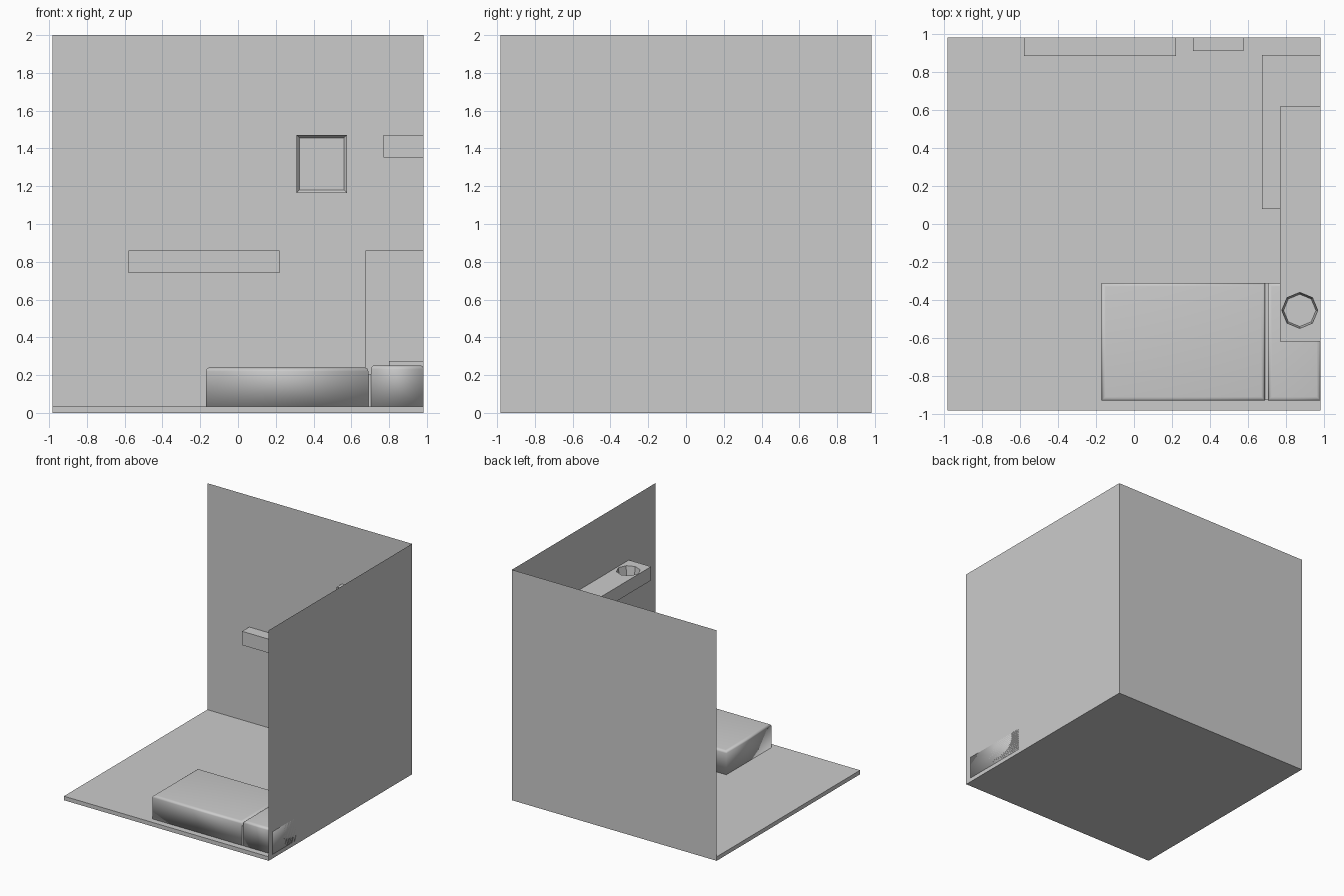
import bpy, bmesh, math
from mathutils import Vector

if "Cube" in bpy.data.objects:
    bpy.data.objects.remove(bpy.data.objects["Cube"])

H = 0.983       # half width of the room
FLOOR = 0.035   # floor top


def finish(name, bm):
    mesh = bpy.data.meshes.new(name)
    bm.to_mesh(mesh)
    bm.free()
    ob = bpy.data.objects.new(name, mesh)
    bpy.context.collection.objects.link(ob)
    return ob


def box_bm(lo, hi):
    bm = bmesh.new()
    bmesh.ops.create_cube(bm, size=1)
    for v in bm.verts:
        v.co = Vector([(a + b) / 2 + c * (b - a) for a, b, c in zip(lo, hi, v.co)])
    bm.normal_update()
    return bm


def box(name, lo, hi):
    return finish(name, box_bm(lo, hi))


def cushion(name, lo, hi, radius):
    # box with rounded top rim and groove-side edges
    bm = box_bm(lo, hi)
    rim = [e for e in bm.edges if all(v.co.z > hi[2] - 1e-4 for v in e.verts)]
    bmesh.ops.bevel(bm, geom=rim, offset=radius, segments=4, profile=0.5, affect='EDGES')
    for f in bm.faces:
        f.smooth = True
    return finish(name, bm)


# Room shell: slab floor with two single-sheet walls
box("floor", (-H, -H, 0), (H, H, FLOOR))
bm = bmesh.new()
corners = [(-H, H), (H, H), (H, -H)]
low = [bm.verts.new((x, y, FLOOR)) for x, y in corners]
top = [bm.verts.new((x, y, 2)) for x, y in corners]
for i in range(2):
    bm.faces.new((low[i], top[i], top[i + 1], low[i + 1]))
finish("walls", bm)

# Bed: mattress and pillow end, joined below the groove
cushion("mattress", (-0.17, -0.93, FLOOR), (0.69, -0.31, 0.24), 0.02)
cushion("pillow_section", (0.705, -0.93, FLOOR), (H, -0.31, 0.252), 0.02)
box("bed_joint", (0.66, -0.928, FLOOR), (0.73, -0.312, 0.205))

# Furniture along the right wall
box("nightstand", (0.80, -0.28, FLOOR), (H, -0.03, 0.275))
box("desk", (0.675, 0.08, FLOOR), (H, 0.89, 0.86))

# Shelf on the back wall
box("back_shelf", (-0.58, 0.885, 0.74), (0.22, H, 0.86))

# Picture frame with a recessed panel
bm = box_bm((0.31, 0.91, 1.165), (0.577, H, 1.472))
front = [f for f in bm.faces if f.normal.y < -0.9]
bmesh.ops.inset_region(bm, faces=front, thickness=0.022)
bmesh.ops.translate(bm, vec=(0, 0.02, 0), verts=front[0].verts)
finish("picture_frame", bm)

# Wall shelf with an eight-sided tapered recess
shelf = box("wall_shelf", (0.77, -0.62, 1.352), (H, 0.62, 1.472))
bm = bmesh.new()
bmesh.ops.create_cone(bm, cap_ends=True, segments=8, radius1=0.085, radius2=0.1, depth=0.12)
bmesh.ops.translate(bm, vec=(0.873, -0.455, 1.452), verts=bm.verts)
cutter = finish("recess_cutter", bm)
cutter.hide_render = True
cutter.hide_set(True)
cut = shelf.modifiers.new("recess", 'BOOLEAN')
cut.operation = 'DIFFERENCE'
cut.solver = 'EXACT'
cut.object = cutter
